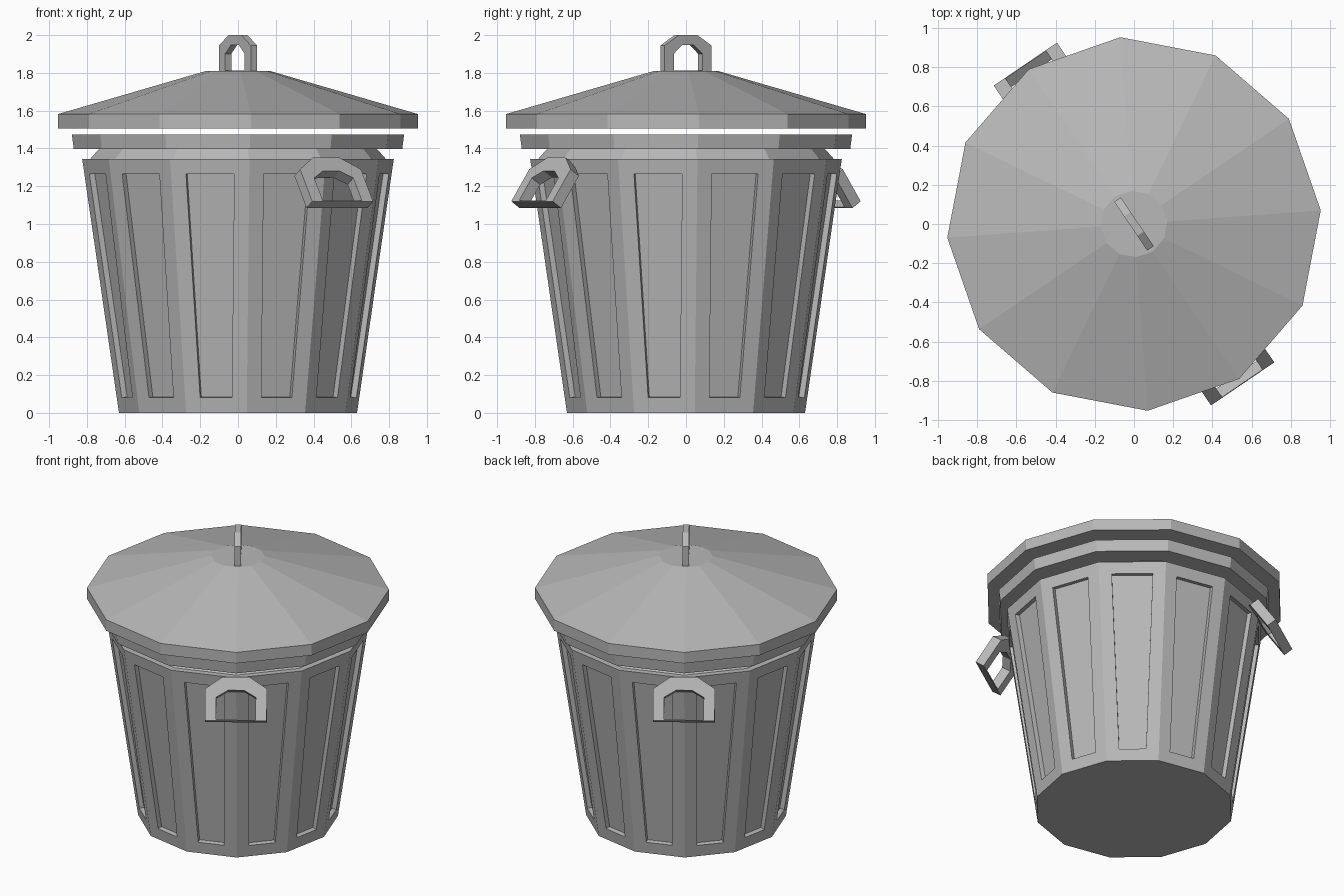
import bpy, bmesh
from math import radians, cos, sin, pi
from mathutils import Vector

if "Cube" in bpy.data.objects:
    bpy.data.objects.remove(bpy.data.objects["Cube"])

SIDES = 12
TURN = radians(4.2)          # rotation of the twelve-sided outline

metal = bpy.data.materials.new("dark_grey_metal")
metal.diffuse_color = (0.48, 0.48, 0.48, 1)
metal.use_nodes = True
metal.node_tree.nodes["Principled BSDF"].inputs["Base Color"].default_value = metal.diffuse_color


def finish(bm, name):
    bmesh.ops.recalc_face_normals(bm, faces=bm.faces)
    me = bpy.data.meshes.new(name)
    bm.to_mesh(me)
    bm.free()
    me.materials.append(metal)
    ob = bpy.data.objects.new(name, me)
    bpy.context.collection.objects.link(ob)
    return ob


def lathe(profile):
    """Closed twelve-sided solid from (radius, z) points, capped at both ends."""
    bm = bmesh.new()
    rings = [[bm.verts.new((r * cos(TURN + i * 2 * pi / SIDES),
                            r * sin(TURN + i * 2 * pi / SIDES), z))
              for i in range(SIDES)] for r, z in profile]
    bands = []
    for a, b in zip(rings, rings[1:]):
        bands.append([bm.faces.new((a[i], a[(i + 1) % SIDES], b[(i + 1) % SIDES], b[i]))
                      for i in range(SIDES)])
    bm.faces.new(rings[0][::-1])
    bm.faces.new(rings[-1])
    bmesh.ops.recalc_face_normals(bm, faces=bm.faces)
    return bm, bands


def arch_handle(name, outer, inner, origin, across, up, depth):
    """Ring between two mirrored arch outlines, extruded along depth."""
    def loop(half):
        return half + [(-x, s) for x, s in reversed(half)]
    bm = bmesh.new()
    rings = []
    for pts, k in ((outer, 0), (inner, 0), (inner, 1), (outer, 1)):
        rings.append([bm.verts.new(origin + across * x + up * s + depth * k)
                      for x, s in loop(pts)])
    for j in range(4):
        a, b = rings[j], rings[(j + 1) % 4]
        n = len(a)
        for i in range(n):
            bm.faces.new((a[i], a[(i + 1) % n], b[(i + 1) % n], b[i]))
    return finish(bm, name)


# Bin body: tapered wall, shoulder, rim and hollow inside
bm, bands = lathe([(0.632, 0), (0.827, 1.344), (0.785, 1.344), (0.738, 1.397),
                   (0.872, 1.397), (0.882, 1.475), (0.72, 1.475),
                   (0.70, 1.34), (0.56, 0.04)])
# Recessed panel in every wall facet
bmesh.ops.inset_individual(bm, faces=bands[0], thickness=0.081, use_even_offset=True)
bmesh.ops.inset_individual(bm, faces=bands[0], thickness=0.001, depth=-0.03,
                           use_even_offset=True)
finish(bm, "bin_body")

# Lid: vertical edge and shallow cone with a small flat top
bm, _ = lathe([(0.955, 1.505), (0.955, 1.582), (0.17, 1.81)])
finish(bm, "lid")

Z = Vector((0, 0, 1))
ang = TURN - radians(60)
radial = Vector((cos(ang), sin(ang), 0))
tangent = Vector((-sin(ang), cos(ang), 0))

# Lid handle
arch_handle("lid_handle",
            [(0.15, 0), (0.15, 0.137), (0.06, 0.192)],
            [(0.092, 0.004), (0.092, 0.093), (0.037, 0.14)],
            Z * 1.808 - tangent * 0.02, radial, Z, tangent * 0.04)

# Two side handles, sloping out and down from the wall
for name, sgn in (("front_side_handle", 1), ("back_side_handle", -1)):
    r, t = radial * sgn, tangent * sgn
    arch_handle(name,
                [(0.195, 0), (0.195, 0.205), (0.085, 0.28)],
                [(0.125, 0.006), (0.125, 0.15), (0.05, 0.195)],
                r * 0.986 + Z * 1.12, t, r * -0.56 + Z * 0.828,
                (r * -0.828 - Z * 0.56) * 0.064)
